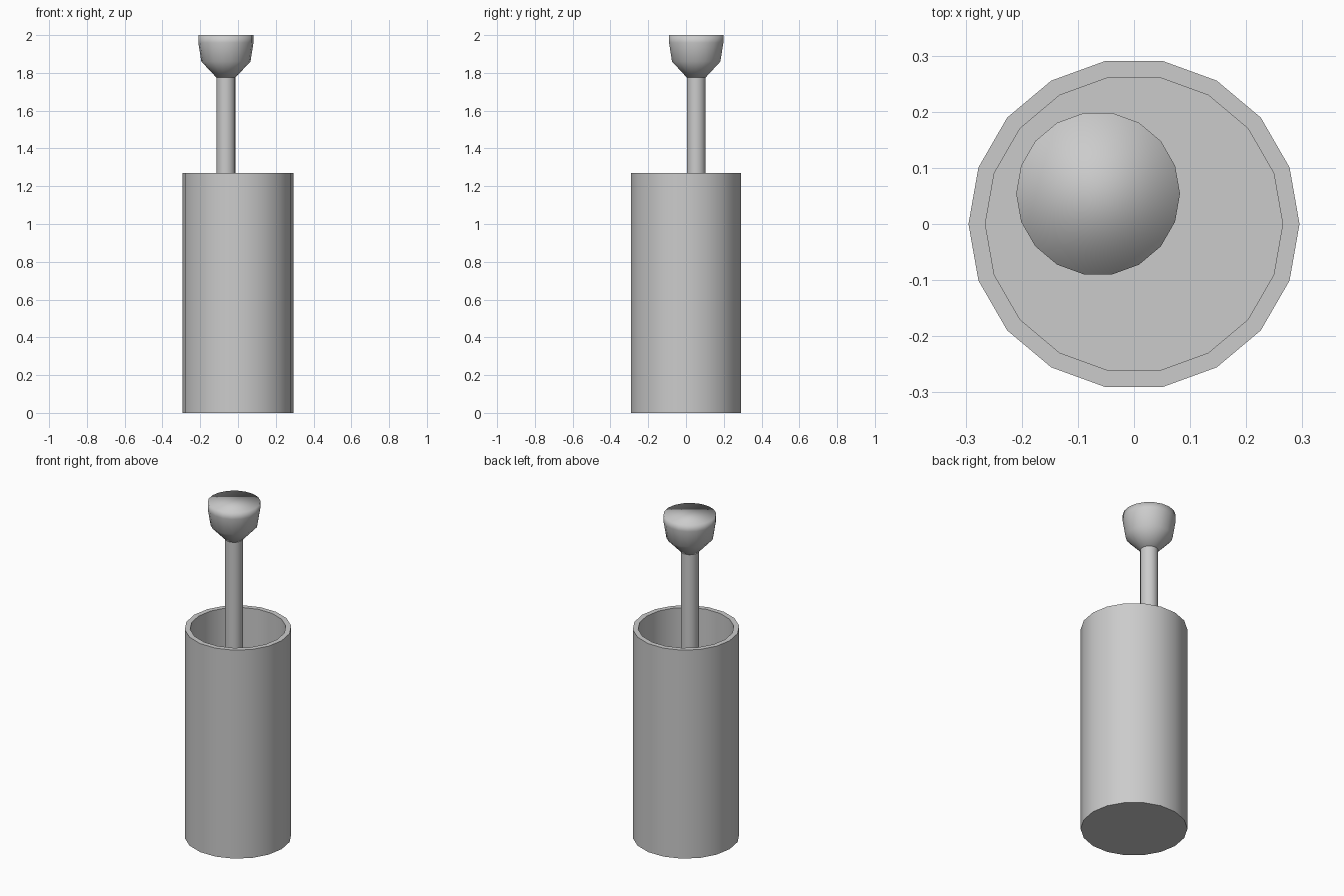
import bpy, bmesh, math

if "Cube" in bpy.data.objects:
    bpy.data.objects.remove(bpy.data.objects["Cube"])

SIDES = 18


def lathe(name, profile, centre=(0, 0), flat_bands=()):
    """Revolve (radius, z) points into a closed solid, capping both ends."""
    bm = bmesh.new()
    rings = [[bm.verts.new((centre[0] + r * math.cos(2 * math.pi * i / SIDES),
                            centre[1] + r * math.sin(2 * math.pi * i / SIDES), z))
              for i in range(SIDES)] for r, z in profile]
    for band, (a, b) in enumerate(zip(rings, rings[1:])):
        for i in range(SIDES):
            j = (i + 1) % SIDES
            face = bm.faces.new((a[i], a[j], b[j], b[i]))
            face.smooth = band not in flat_bands
    bm.faces.new(rings[0][::-1]).smooth = True
    bm.faces.new(rings[-1]).smooth = True
    mesh = bpy.data.meshes.new(name)
    bm.to_mesh(mesh)
    bm.free()
    obj = bpy.data.objects.new(name, mesh)
    bpy.context.collection.objects.link(obj)
    return obj


def sharpen(obj, degrees=35):
    """Keep the rims crisp while the round sides stay smooth."""
    obj.data.set_sharp_from_angle(angle=math.radians(degrees))


# Hollow holder: outer wall, rim, faceted inner wall and floor
holder = lathe("holder", [(0.295, 0), (0.295, 1.27), (0.265, 1.27), (0.265, 0.03)],
               flat_bands=(1, 2))
sharpen(holder)

# Stem resting off-centre on the holder floor
AXIS = (-0.064, 0.054)
stem = lathe("stem", [(0.05, 0.03), (0.05, 1.78)], AXIS)
sharpen(stem)

# Cup-shaped handle, smooth all over including its flat top
handle = lathe("handle", [(0.05, 1.775), (0.13, 1.86), (0.146, 1.96), (0.146, 2.0)], AXIS)
